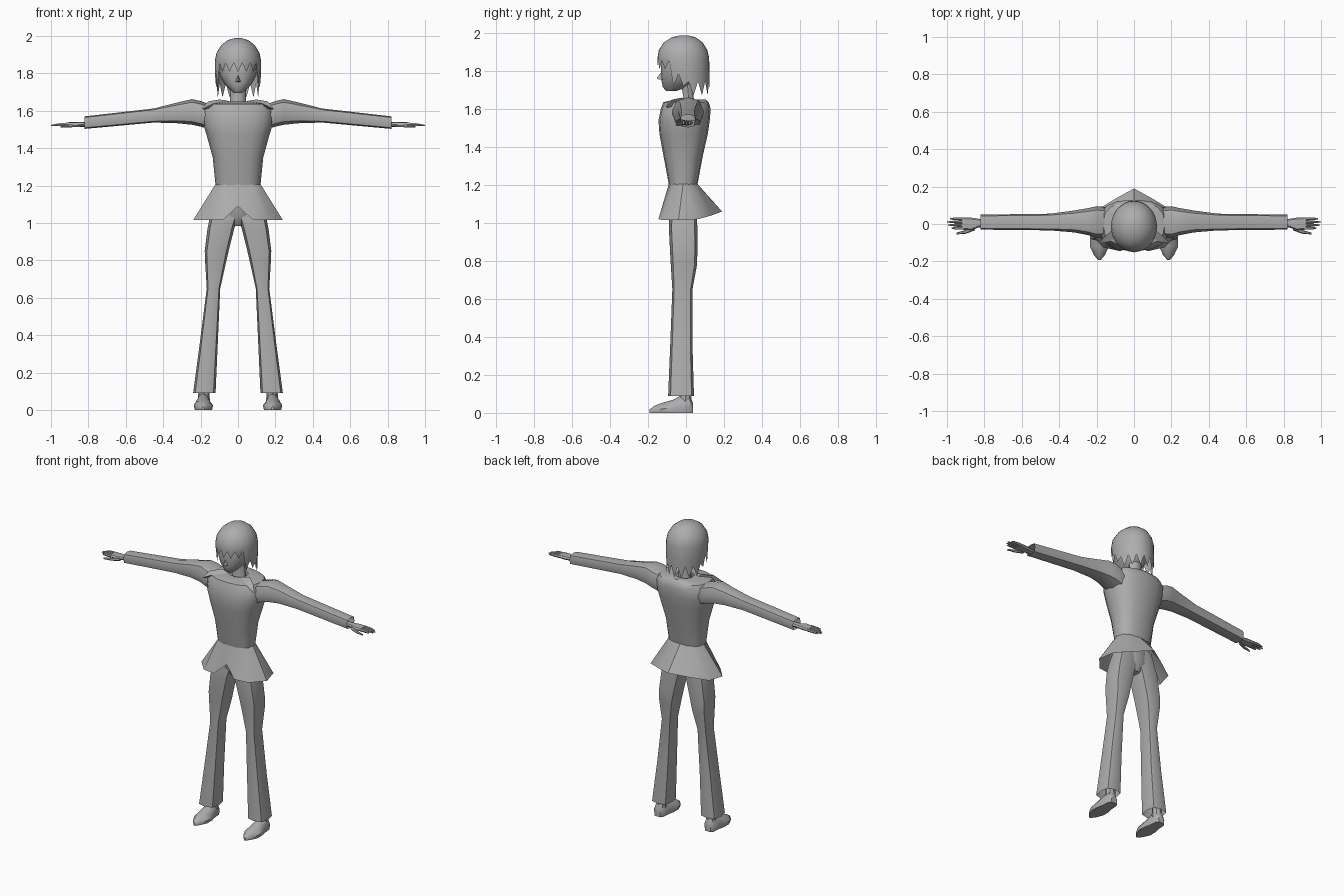
import bpy, bmesh, math
from mathutils import Vector

if "Cube" in bpy.data.objects:
    bpy.data.objects.remove(bpy.data.objects["Cube"])

grey = bpy.data.materials.new("plain grey")
grey.diffuse_color = (0.42, 0.42, 0.42, 1)
grey.use_nodes = True
grey.node_tree.nodes["Principled BSDF"].inputs["Base Color"].default_value = grey.diffuse_color


def loft(name, rings, caps=(False, False), mirror=False, angle=40):
    """Skin a list of equal-length point rings."""
    bm = bmesh.new()
    rows = [[bm.verts.new(p) for p in r] for r in rings]
    n = len(rows[0])
    for a, b in zip(rows, rows[1:]):
        for i in range(n):
            j = (i + 1) % n
            bm.faces.new((a[i], a[j], b[j], b[i]))
    for row, cap in zip((rows[0], rows[-1]), caps):
        if cap:
            bm.faces.new(row)
    bmesh.ops.recalc_face_normals(bm, faces=bm.faces)
    # an open tube may come out inverted: compare with its centre line
    score = 0
    for f in bm.faces:
        c = f.calc_center_median()
        mid = min((sum((v.co for v in r), Vector()) / n for r in rows),
                  key=lambda m: (m - c).length)
        score += (c - mid).dot(f.normal) * f.calc_area()
    if score < 0:
        bmesh.ops.reverse_faces(bm, faces=bm.faces)
    me = bpy.data.meshes.new(name)
    bm.to_mesh(me)
    bm.free()
    me.materials.append(grey)
    ob = bpy.data.objects.new(name, me)
    bpy.context.collection.objects.link(ob)
    bpy.ops.object.select_all(action='DESELECT')
    ob.select_set(True)
    bpy.context.view_layer.objects.active = ob
    bpy.ops.object.shade_smooth_by_angle(angle=math.radians(angle))
    if mirror:
        ob.modifiers.new("mirror", 'MIRROR')
    return ob


def oval(a0, a1, b0, b1, n, power=1.0, turn=0.0):
    """Rounded-box outline; power below 1 makes it boxier."""
    pts = []
    for i in range(n):
        t = 2 * math.pi * (i + turn) / n
        c, s = math.cos(t), math.sin(t)
        u = math.copysign(abs(c) ** power, c)
        v = math.copysign(abs(s) ** power, s)
        pts.append(((a0 + a1) / 2 + u * (a1 - a0) / 2, (b0 + b1) / 2 + v * (b1 - b0) / 2))
    return pts


def flat(z, x0, x1, y0, y1, n, power=1.0, turn=0.0):
    return [(x, y, z) for x, y in oval(x0, x1, y0, y1, n, power, turn)]


def across(x, y0, y1, z0, z1, n, power=1.0, turn=0.0):
    return [(x, y, z) for y, z in oval(y0, y1, z0, z1, n, power, turn)]


# jacket body: z, half width, front y, back y
body = [(1.20, .12, -.09, .06), (1.35, .135, -.118, .088), (1.47, .168, -.14, .115),
        (1.54, .19, -.145, .125), (1.60, .19, -.133, .13), (1.635, .165, -.12, .12),
        (1.65, .09, -.06, .105), (1.645, .055, -.04, .06)]
loft("jacket_body", [flat(z, -w, w, f, b, 16, .8) for z, w, f, b in body])

# flared jacket hem with a front notch and a pointed back
half = [(0, -.12, 1.09), (.075, -.145, 1.02), (.165, -.125, 1.015), (.24, -.04, 1.015),
        (.215, .065, 1.02), (.10, .135, 1.04), (0, .19, 1.06)]
hem = half + [(-x, y, z) for x, y, z in half[-2:0:-1]]
waist = []
for i in range(12):
    t = 2 * math.pi * i / 12
    waist.append((.122 * math.copysign(abs(math.sin(t)) ** .8, math.sin(t)),
                  -.015 - .076 * math.copysign(abs(math.cos(t)) ** .8, math.cos(t)), 1.205))
loft("jacket_hem", [waist, hem])

# open sleeves: x, y range, z range
sleeve = [(.15, -.07, .09, 1.50, 1.635), (.20, -.075, .095, 1.515, 1.652),
          (.245, -.06, .085, 1.525, 1.662), (.32, -.045, .072, 1.533, 1.645),
          (.45, -.034, .055, 1.537, 1.612), (.82, -.03, .05, 1.503, 1.57)]
loft("sleeve", [across(x, a, b, c, d, 8, .55 if x > .4 else .8, .5 if x < 0 else 0)
                for x, a, b, c, d in sleeve], mirror=True, angle=45)

# hands
loft("palm", [across(.78, -.018, .028, 1.512, 1.54, 8), across(.83, -.018, .028, 1.514, 1.54, 8),
              across(.87, -.034, .034, 1.515, 1.54, 8, .7),
              across(.92, -.03, .036, 1.517, 1.538, 8, .7)], (True, True), True)
for i, tip in enumerate((.975, .995, 1.0, .985)):
    y = -.022 + i * .0165
    loft(f"finger_{i + 1}", [across(.91, y - .008, y + .008, 1.518, 1.536, 6),
                             across(.96, y - .007, y + .007, 1.518, 1.534, 6),
                             across(tip, y - .003, y + .003, 1.518, 1.525, 6)], (True, True), True)
loft("thumb", [across(.85, -.034, -.008, 1.512, 1.534, 6), across(.90, -.052, -.032, 1.51, 1.527, 6),
               across(.95, -.056, -.046, 1.51, 1.519, 6)], (True, True), True)

# trouser legs: z, x range, y range
leg = [(1.14, .0, .115, -.075, .05), (1.02, .005, .153, -.088, .058), (.97, .02, .163, -.09, .06),
       (.85, .05, .178, -.084, .06), (.78, .066, .175, -.08, .058), (.65, .095, .167, -.072, .034),
       (.36, .108, .204, -.083, .034), (.09, .12, .24, -.094, .042)]
loft("trouser_leg", [flat(z, a, b, c, d, 8, .6) for z, a, b, c, d in leg], (True, False), True, 35)
loft("trouser_seat", [flat(1.15, -.11, .11, -.08, .055, 12), flat(1.04, -.12, .12, -.085, .055, 12),
                      flat(.985, -.03, .03, -.045, .035, 12)], (True, True))

# shoes, lofted from heel to pointed toe: y, half width, top z
shoe = [(.036, .022, .055), (.02, .036, .09), (-.03, .04, .09), (-.07, .05, .068),
        (-.12, .051, .055), (-.165, .03, .038), (-.193, .007, .018)]
loft("shoe", [[(.185 + s * w, y, z) for s, z in
               ((-.9, 0), (-1, h * .4), (-.55, h * .85), (0, h), (.55, h * .85), (1, h * .4), (.9, 0))]
              for y, w, h in shoe], (True, True), True)
loft("ankle", [flat(.04, .15, .215, -.035, .03, 8), flat(.14, .155, .21, -.035, .025, 8)],
     (True, True), True)

# neck and collar points
loft("neck", [flat(1.60, -.05, .05, -.035, .05, 10), flat(1.66, -.042, .042, -.015, .042, 10),
              flat(1.75, -.042, .042, -.03, .042, 10)], (True, True))
loft("collar_point", [[(.045, -.035, 1.652), (.10, -.02, 1.66), (.075, .0, 1.64)],
                      [(.13, -.095, 1.638), (.16, -.07, 1.65), (.15, -.07, 1.615)],
                      [(.185, -.105, 1.612), (.19, -.10, 1.615), (.187, -.10, 1.605)]], (True, True), True)

# head: z, half width, front y, back y
head = [(1.695, .022, -.105, -.05), (1.715, .045, -.122, .01), (1.745, .075, -.128, .05),
        (1.79, .098, -.132, .08), (1.86, .108, -.132, .095), (1.93, .085, -.10, .07)]
loft("head", [flat(z, -w, w, f, b, 16, .9) for z, w, f, b in head], (True, True))
loft("nose", [[(0, -.125, 1.80), (-.018, -.12, 1.752), (.018, -.12, 1.752)],
              [(0, -.154, 1.764), (-.003, -.153, 1.758), (.003, -.153, 1.758)]], (False, True))

# hair cap with a zigzag fringe and longer strands to the back
N = 32
cap = [(1.988, .02, -.03, .01), (1.978, .055, -.075, .05), (1.95, .09, -.118, .088),
       (1.91, .115, -.143, .112), (1.87, .123, -.15, .122)]
rings = [flat(z, -w, w, f, b, N) for z, w, f, b in cap]


def strand_edge(spread, root):
    pts = []
    for i, (x, y, z) in enumerate(flat(0, -.123 * spread, .123 * spread, -.15, .124, N)):
        front = -math.sin(2 * math.pi * i / N)
        tip = i % 2 == 0
        if front > .5:
            z = 1.808 if tip else 1.855
        elif front > -.15:
            z = 1.72 if tip else 1.785
        else:
            z = 1.672 if tip else 1.745
        pts.append((x, y, (z + 1.87) / 2 if root else z))
    return pts


rings += [strand_edge(1.0, True), strand_edge(.95, False)]
loft("hair", rings, (True, False), angle=50)
